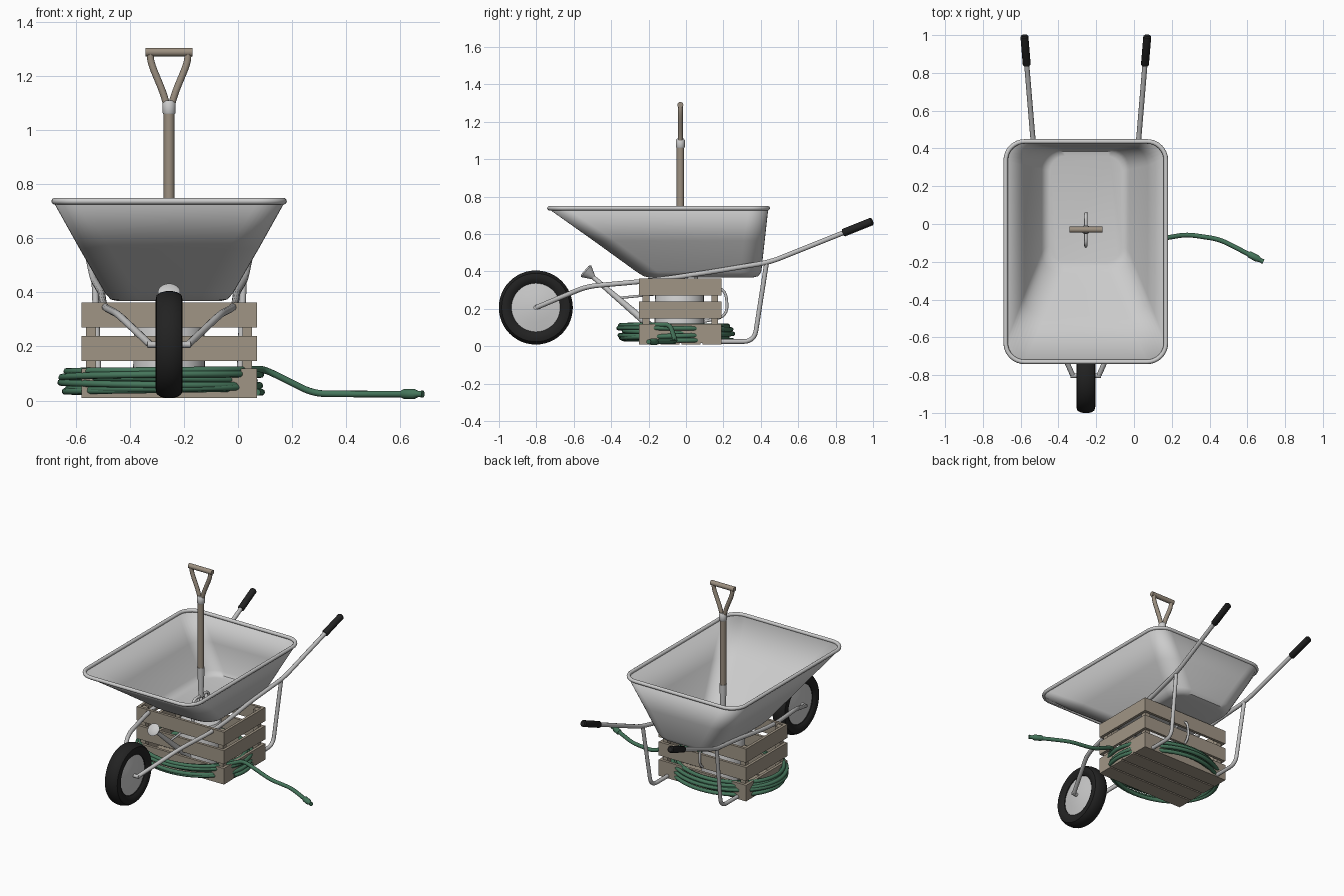
import bpy, bmesh, math
from mathutils import Vector

if "Cube" in bpy.data.objects:
    bpy.data.objects.remove(bpy.data.objects["Cube"])

CX = -0.255  # centre line of the barrow


def material(name, rgb):
    m = bpy.data.materials.new(name)
    m.use_nodes = True
    m.diffuse_color = (*rgb, 1)
    m.node_tree.nodes["Principled BSDF"].inputs["Base Color"].default_value = (*rgb, 1)
    return m


STEEL = material("pale steel", (0.6, 0.6, 0.6))
TUBE = material("tube grey", (0.52, 0.52, 0.52))
WOOD = material("crate wood", (0.35, 0.3, 0.235))
SHAFT = material("handle wood", (0.33, 0.275, 0.215))
GREEN = material("hose green", (0.06, 0.18, 0.105))
BLACK = material("black rubber", (0.016, 0.016, 0.016))


def finish(name, bm, mat, smooth=True):
    bmesh.ops.recalc_face_normals(bm, faces=bm.faces)
    me = bpy.data.meshes.new(name)
    bm.to_mesh(me)
    bm.free()
    me.materials.append(mat)
    ob = bpy.data.objects.new(name, me)
    bpy.context.collection.objects.link(ob)
    if smooth:
        bpy.ops.object.select_all(action='DESELECT')
        ob.select_set(True)
        bpy.context.view_layer.objects.active = ob
        bpy.ops.object.shade_smooth_by_angle(angle=math.radians(40))
    return ob


def loft(bm, rings, closed=False):
    pairs = list(zip(rings, rings[1:] + rings[:1])) if closed else list(zip(rings, rings[1:]))
    for a, b in pairs:
        n = len(a)
        for i in range(n):
            bm.faces.new((a[i], a[(i + 1) % n], b[(i + 1) % n], b[i]))


def lathe(name, profile, origin, axis, mat, seg=32, closed=False):
    """Revolve (radius, height) points about an axis."""
    bm = bmesh.new()
    q = Vector(axis).to_track_quat('Z', 'Y')
    rings = []
    for r, h in profile:
        ring = [Vector((r * math.cos(i * math.tau / seg), r * math.sin(i * math.tau / seg), h))
                for i in range(seg)]
        rings.append([bm.verts.new(Vector(origin) + q @ p) for p in ring])
    loft(bm, rings, closed)
    if not closed:
        bm.faces.new(rings[0])
        bm.faces.new(rings[-1])
    return finish(name, bm, mat)


def rod(name, a, b, r, mat, r2=None, seg=16):
    d = Vector(b) - Vector(a)
    return lathe(name, [(r, 0), (r if r2 is None else r2, d.length)], a, d, mat, seg)


def fillet(points, radius, steps=6):
    """Round the corners of a path."""
    pts = [Vector(p) for p in points]
    out = [pts[0]]
    for p, c, n in zip(pts, pts[1:], pts[2:]):
        a = c + (p - c).normalized() * min(radius, (p - c).length * 0.45)
        b = c + (n - c).normalized() * min(radius, (n - c).length * 0.45)
        for i in range(steps + 1):
            t = i / steps
            out.append(a * (1 - t) ** 2 + c * 2 * t * (1 - t) + b * t * t)
    return out + [pts[-1]]


def tube(name, points, r, mat, bend=0.06, closed=False):
    pts = fillet(points, bend) if bend else [Vector(p) for p in points]
    cu = bpy.data.curves.new(name, 'CURVE')
    cu.dimensions = '3D'
    cu.bevel_depth, cu.bevel_resolution, cu.use_fill_caps = r, 3, True
    sp = cu.splines.new('POLY')
    sp.points.add(len(pts) - 1)
    for s, p in zip(sp.points, pts):
        s.co = (*p, 1)
    sp.use_cyclic_u = closed
    cu.materials.append(mat)
    ob = bpy.data.objects.new(name, cu)
    bpy.context.collection.objects.link(ob)
    bpy.ops.object.select_all(action='DESELECT')
    ob.select_set(True)
    bpy.context.view_layer.objects.active = ob
    bpy.ops.object.convert(target='MESH')
    bpy.ops.object.shade_smooth_by_angle(angle=math.radians(40))
    return ob


def box(name, lo, hi, mat):
    bm = bmesh.new()
    bmesh.ops.create_cube(bm, size=1)
    for v in bm.verts:
        v.co = [l + (c + 0.5) * (h - l) for c, l, h in zip(v.co, lo, hi)]
    return finish(name, bm, mat, smooth=False)


def rounded_rect(half_x, y0, y1, r, z, steps=8):
    out = []
    corners = [(half_x - r, y1 - r), (r - half_x, y1 - r), (r - half_x, y0 + r), (half_x - r, y0 + r)]
    for k, (x, y) in enumerate(corners):
        for i in range(steps + 1):
            a = (k + i / steps) * math.pi / 2
            out.append((CX + x + r * math.cos(a), y + r * math.sin(a), z))
    return out


# Tray: lofted rounded rectangles with a rolled rim
bm = bmesh.new()
levels = [(0.19, -0.20, 0.36, 0.08, 0.371), (0.215, -0.225, 0.385, 0.1, 0.377),
          (0.235, -0.262, 0.4, 0.11, 0.4), (0.33, -0.49, 0.418, 0.11, 0.565),
          (0.425, -0.73, 0.437, 0.1, 0.735)]
rings = [[bm.verts.new(p) for p in rounded_rect(*lv)] for lv in levels]
loft(bm, rings)
bm.faces.new(rings[0])
tray = finish("tray", bm, STEEL)
solid = tray.modifiers.new("thickness", 'SOLIDIFY')
solid.thickness, solid.offset = 0.006, 0
tube("tray_rim", rounded_rect(0.424, -0.73, 0.437, 0.1, 0.738), 0.012, STEEL, bend=0, closed=True)

# Wheel
hub = (CX, -0.803, 0.207)
tyre = [(0.13, -0.035), (0.145, -0.046), (0.165, -0.05), (0.183, -0.046), (0.193, -0.032), (0.198, -0.012)]
lathe("tyre", tyre + [(r, -h) for r, h in reversed(tyre)], hub, (1, 0, 0), BLACK, 48, closed=True)
disc = [(0.02, -0.045), (0.08, -0.038), (0.137, -0.028)]
lathe("wheel_disc", disc + [(r, -h) for r, h in reversed(disc)], hub, (1, 0, 0), STEEL, 48)
rod("axle", (CX - 0.08, *hub[1:]), (CX + 0.08, *hub[1:]), 0.012, TUBE)

# Frame tubes, grips and legs on both sides
for side, s in (("left", 1), ("right", -1)):
    path = [(0.325, 0.99, 0.666), (0.28, 0.45, 0.45), (0.25, 0.15, 0.4), (0.245, -0.1, 0.362),
            (0.235, -0.27, 0.343), (0.19, -0.53, 0.32), (0.07, -0.8, 0.207)]
    path = [Vector((CX + s * x, y, z)) for x, y, z in path]
    tube(side + "_frame_tube", path, 0.0135, TUBE)
    d = (path[0] - path[1]).normalized()
    lathe(side + "_grip", [(0.017, 0), (0.021, 0.005), (0.021, 0.165), (0.015, 0.172)],
          path[0] - d * 0.163, d, BLACK, 20)
    leg = [(0.275, 0.43, 0.44), (0.26, 0.365, 0.025), (0.26, 0.1, 0.025)]
    tube(side + "_leg", [(CX + s * x, y, z) for x, y, z in leg], 0.0125, TUBE)

# Slatted crate
X0, X1, Y0, Y1, T = -0.58, 0.07, -0.25, 0.19, 0.018
for i, (z0, z1) in enumerate(((0.018, 0.118), (0.147, 0.238), (0.27, 0.362))):
    box(f"front_slat_{i}", (X0, Y0, z0), (X1, Y0 + T, z1), WOOD)
    box(f"back_slat_{i}", (X0, Y1 - T, z0), (X1, Y1, z1), WOOD)
    box(f"right_slat_{i}", (X0, Y0 + T, z0), (X0 + T, Y1 - T, z1), WOOD)
    box(f"left_slat_{i}", (X1 - T, Y0 + T, z0), (X1, Y1 - T, z1), WOOD)
for x in (X0 + T, X1 - T - 0.036):
    for y in (Y0 + T, Y1 - T - 0.036):
        box("crate_post", (x, y, 0.012), (x + 0.036, y + 0.036, 0.355), WOOD)
for i in range(4):
    y = Y0 + i * 0.1125
    box(f"floor_slat_{i}", (X0, y, 0.01), (X1, y + 0.1025, 0.024), WOOD)

# Watering can in the crate
cy = -0.035
lathe("can_body", [(0.13, 0.026), (0.135, 0.032), (0.13, 0.27), (0.122, 0.285), (0.07, 0.3)],
      (CX, cy, 0), (0, 0, 1), STEEL, 36)
rod("can_spout", (CX, -0.13, 0.055), (CX, -0.5, 0.372), 0.022, STEEL, 0.012)
lathe("can_rose", [(0.013, 0), (0.038, 0.045), (0.041, 0.052), (0.03, 0.06)],
      (CX, -0.495, 0.368), (0, -0.76, 0.65), STEEL, 28)
tube("can_brace", [(CX, -0.37, 0.257), (CX, -0.14, 0.28)], 0.007, TUBE)
tube("can_handle", [(CX, 0.06, 0.285), (CX, 0.13, 0.32), (CX, 0.215, 0.3), (CX, 0.222, 0.16),
                    (CX, 0.085, 0.13)], 0.008, TUBE)

# Digging fork standing in the tray
fy = -0.03
rod("fork_shaft", (CX, fy, 0.6), (CX, fy, 1.07), 0.02, SHAFT)
rod("fork_socket", (CX, fy, 0.43), (CX, fy, 0.63), 0.015, STEEL, 0.023)
lathe("fork_ferrule", [(0.021, 1.06), (0.024, 1.065), (0.024, 1.102), (0.018, 1.11)],
      (CX, fy, 0), (0, 0, 1), STEEL)
for s in (1, -1):
    tube("fork_yoke", [(CX + s * 0.008, fy, 1.09), (CX + s * 0.022, fy, 1.14),
                       (CX + s * 0.068, fy, 1.25), (CX + s * 0.07, fy, 1.29)], 0.0135, SHAFT, 0.04)
rod("fork_grip", (CX - 0.087, fy, 1.29), (CX + 0.087, fy, 1.29), 0.016, SHAFT)
for w in (0.085, 0.03):
    tube("fork_tines", [(CX, fy - w, 0.1), (CX, fy - w, 0.44), (CX, fy + w, 0.44), (CX, fy + w, 0.1)],
         0.009, STEEL, 0.04)

# Hose coiled round the crate, with a tail ending in a nozzle
turns, steps = 7, 48
coil = []
start = -0.3 - turns * math.tau
for i in range(turns * steps + 1):
    t = i / (turns * steps)
    a = start + t * turns * math.tau
    k = 0.95 + 0.05 * math.sin(a * 0.41 + 1)
    coil.append((-0.285 + 0.373 * k * math.cos(a), -0.055 + 0.306 * k * math.sin(a),
                 0.03 + 0.085 * t + 0.014 * t * math.sin(a * 0.8) * (1 - t) * 3))
tail = fillet([coil[-1], (0.1, -0.085, 0.115), (0.28, -0.055, 0.025), (0.45, -0.08, 0.024),
               (0.55, -0.13, 0.024), (0.64, -0.178, 0.024)], 0.05)
tube("hose", coil + tail[1:], 0.0125, GREEN, bend=0)
lathe("hose_nozzle", [(0.013, 0), (0.018, 0.01), (0.018, 0.055), (0.011, 0.07), (0.013, 0.09)],
      (0.605, -0.158, 0.024), (0.88, -0.46, 0), GREEN, 20)
